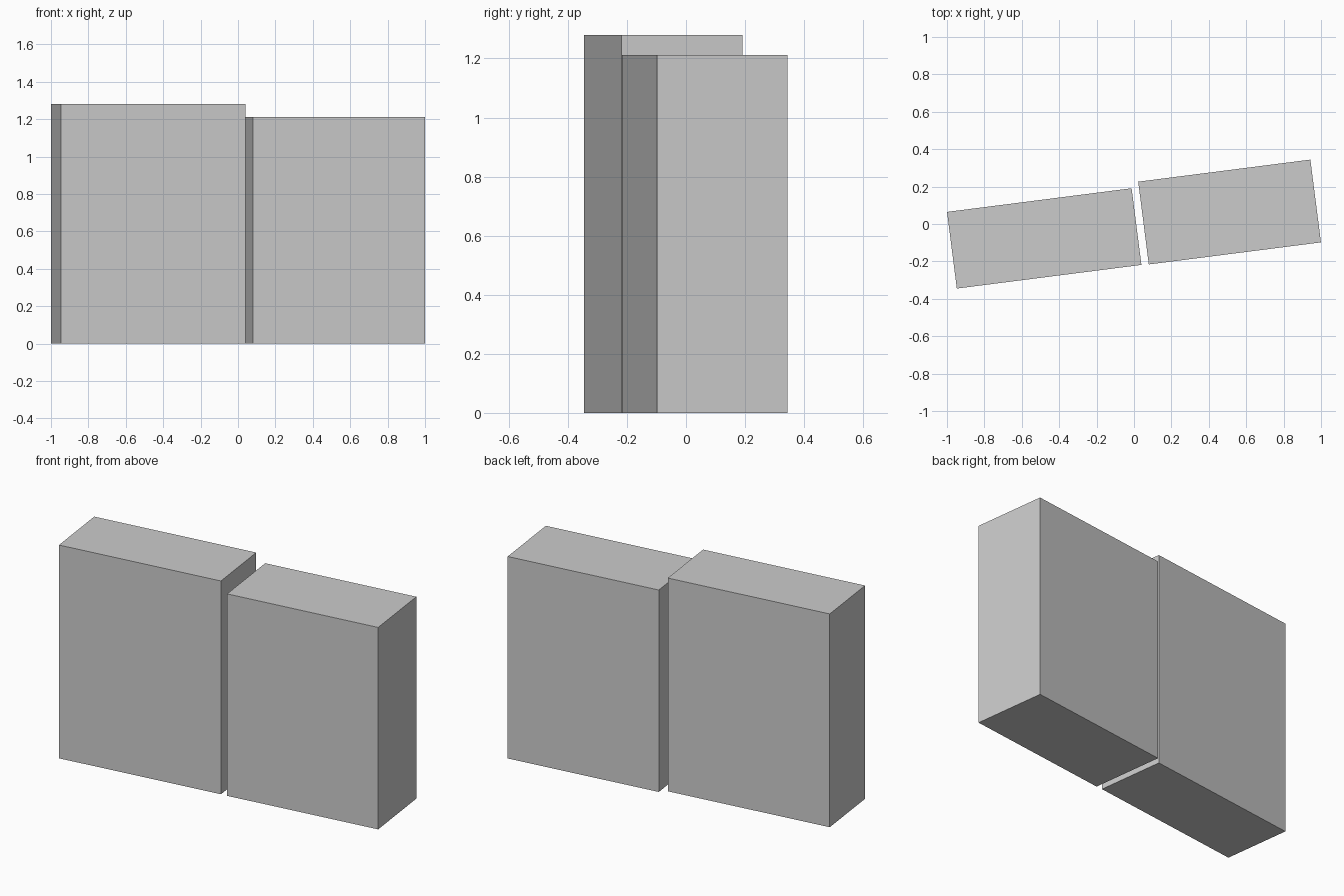
import bpy
from math import radians

if "Cube" in bpy.data.objects:
    bpy.data.objects.remove(bpy.data.objects["Cube"])


def block(name, centre, length, depth, height):
    x, y = centre
    bpy.ops.mesh.primitive_cube_add(size=1, location=(x, y, height / 2),
                                    rotation=(0, 0, radians(7.3)))
    ob = bpy.context.object
    ob.name = name
    ob.scale = (length, depth, height)
    bpy.ops.object.transform_apply(location=False, rotation=False, scale=True)
    return ob


# Taller left block and shorter, deeper right block, both turned slightly
block("left_block", (-0.480, -0.077), 0.995, 0.413, 1.28)
block("right_block", (0.511, 0.064), 0.928, 0.446, 1.212)
